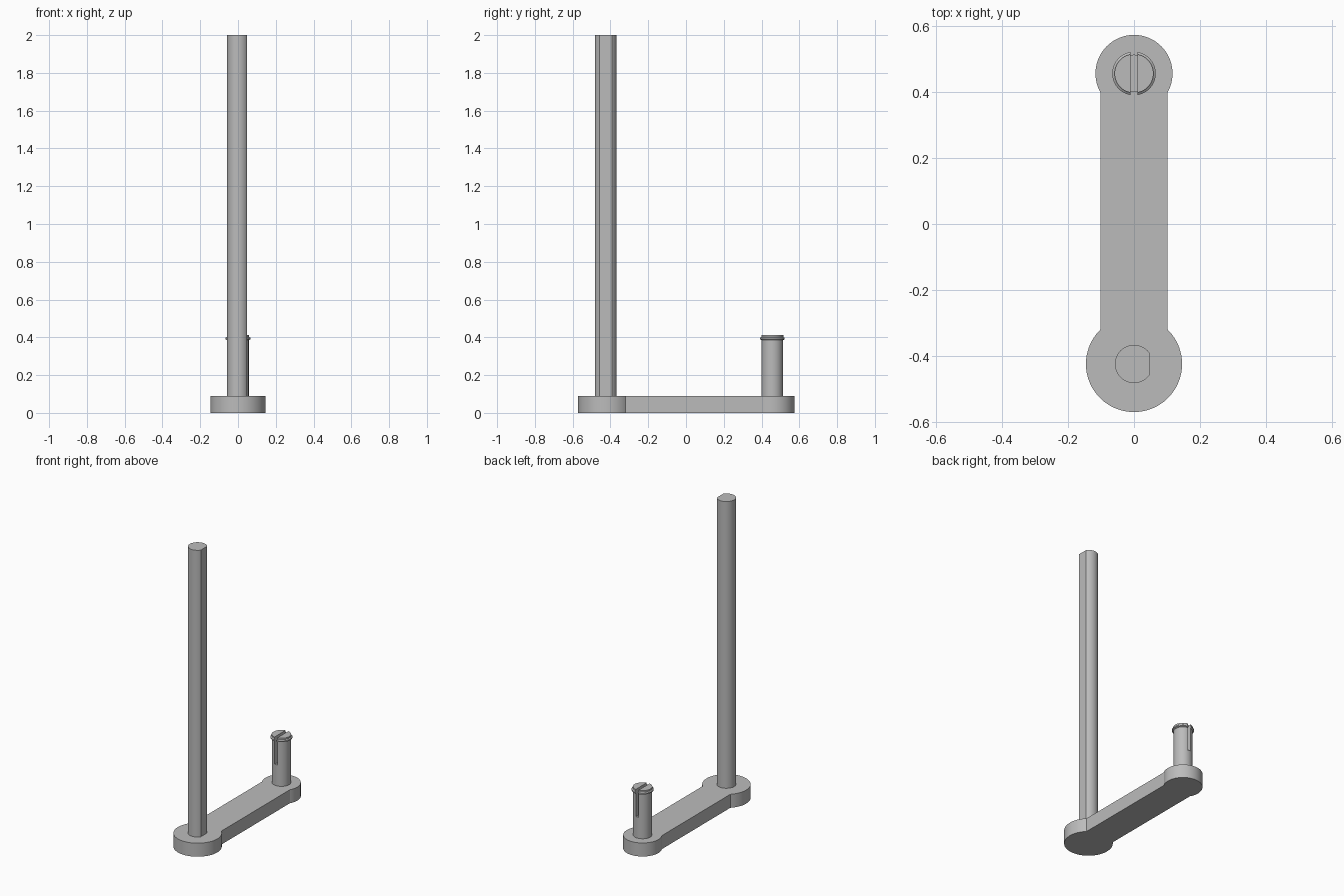
import bpy, bmesh, math

old = bpy.data.objects.get("Cube")
if old:
    bpy.data.objects.remove(old, do_unlink=True)

grey = bpy.data.materials.new("mid grey")
grey.use_nodes = True
colour = (0.5, 0.5, 0.5, 1)
grey.diffuse_color = colour
grey.node_tree.nodes["Principled BSDF"].inputs["Base Color"].default_value = colour

ROD_Y, PEG_Y = -0.425, 0.457
BASE_TOP = 0.09


def arc(cy, r, start, end, n=64):
    """Points on an arc centred on x = 0."""
    return [(r * math.cos(start + (end - start) * i / n),
             cy + r * math.sin(start + (end - start) * i / n)) for i in range(n + 1)]


def finish(name, bm):
    bmesh.ops.recalc_face_normals(bm, faces=bm.faces)
    mesh = bpy.data.meshes.new(name)
    bm.to_mesh(mesh)
    bm.free()
    mesh.materials.append(grey)
    ob = bpy.data.objects.new(name, mesh)
    bpy.context.collection.objects.link(ob)
    return ob


def smooth(ob):
    bpy.ops.object.select_all(action='DESELECT')
    bpy.context.view_layer.objects.active = ob
    ob.select_set(True)
    bpy.ops.object.shade_smooth_by_angle(angle=math.radians(25))


def extrude(name, outline, z0, z1):
    bm = bmesh.new()
    face = bm.faces.new([bm.verts.new((x, y, z0)) for x, y in outline])
    top = bmesh.ops.extrude_face_region(bm, geom=[face], use_keep_orig=True)["geom"]
    bmesh.ops.translate(bm, vec=(0, 0, z1 - z0),
                        verts=[v for v in top if isinstance(v, bmesh.types.BMVert)])
    return finish(name, bm)


def lathe(name, profile, cy, n=64):
    bm = bmesh.new()
    rings = [[bm.verts.new((x, y, z)) for x, y in arc(cy, r, 0, math.tau, n)[:-1]]
             for r, z in profile]
    for low, high in zip(rings, rings[1:]):
        for i in range(n):
            j = (i + 1) % n
            bm.faces.new((low[i], low[j], high[j], high[i]))
    bm.faces.new(rings[0])
    bm.faces.new(rings[-1])
    return finish(name, bm)


# Base arm: two round ends joined by a straight bar
HALF, BIG, SMALL = 0.102, 0.146, 0.117
a = math.acos(HALF / BIG)
b = math.acos(HALF / SMALL)
outline = arc(ROD_Y, BIG, math.pi - a, math.tau + a) + arc(PEG_Y, SMALL, -b, math.pi + b)
smooth(extrude("base_arm", outline, 0, BASE_TOP))

# Tall rod with a flat along its left side
ROD_R, FLAT_X = 0.058, 0.047
f = math.acos(FLAT_X / ROD_R)
smooth(extrude("tall_rod", arc(ROD_Y, ROD_R, f, math.tau - f), BASE_TOP - 0.01, 2))

# Short peg with a snap ridge near its top
peg = lathe("split_peg", [(0.057, BASE_TOP - 0.01), (0.057, 0.385), (0.066, 0.389),
                          (0.066, 0.397), (0.059, 0.402), (0.059, 0.412)], PEG_Y)

# Slot that splits the peg
w = 0.01
slot = extrude("slot_cutter", [(-w, PEG_Y - 0.1), (w, PEG_Y - 0.1),
                               (w, PEG_Y + 0.1), (-w, PEG_Y + 0.1)], 0.23, 0.5)
slot.hide_render = True
slot.hide_viewport = True
cut = peg.modifiers.new("slot", 'BOOLEAN')
cut.object = slot
cut.operation = 'DIFFERENCE'
cut.solver = 'EXACT'
bpy.context.view_layer.objects.active = peg
bpy.ops.object.modifier_apply(modifier=cut.name)
bpy.data.objects.remove(slot, do_unlink=True)
smooth(peg)
